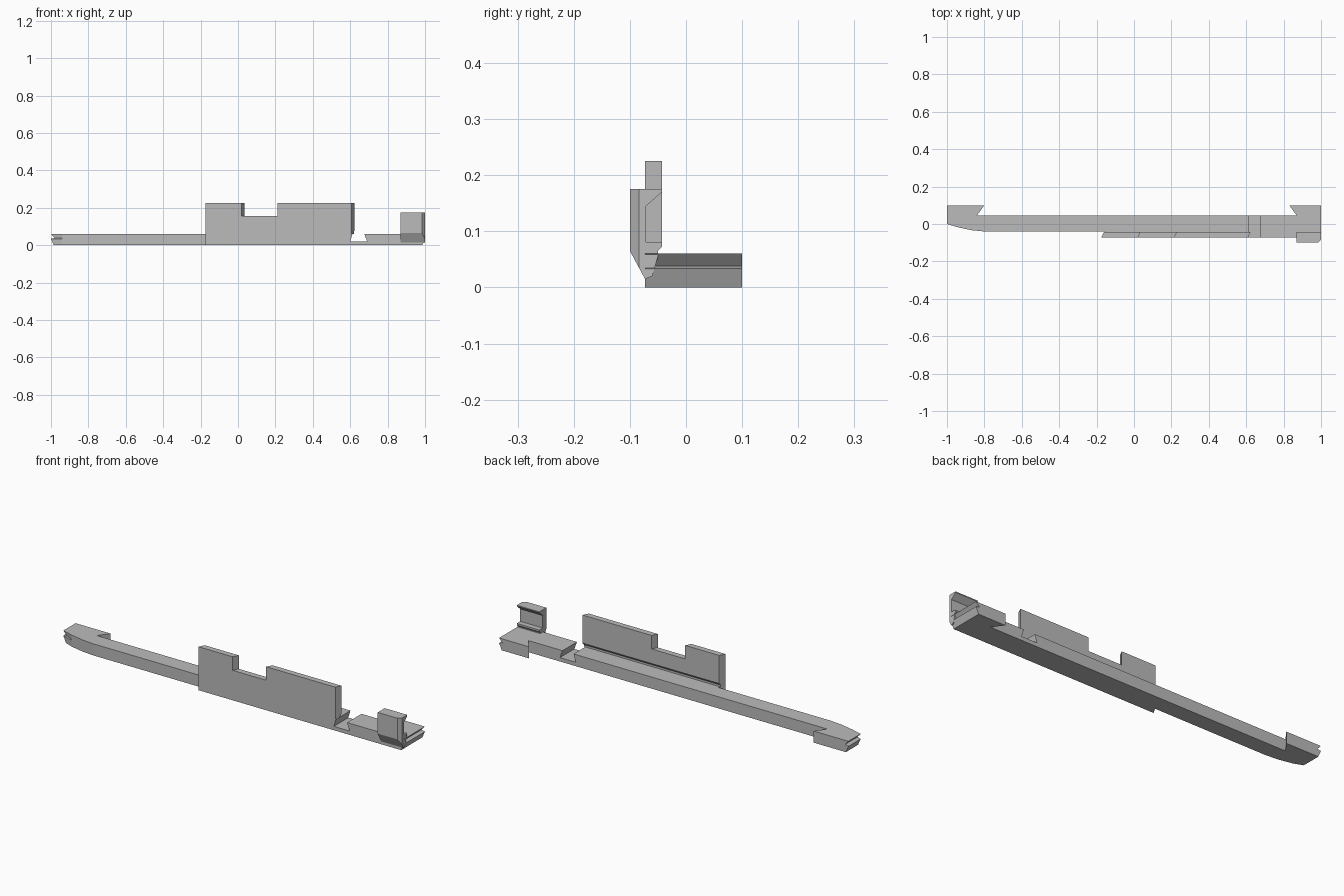
import bpy

cube = bpy.data.objects.get("Cube")
if cube:
    bpy.data.objects.remove(cube, do_unlink=True)

grey = bpy.data.materials.new("plain grey")
grey.use_nodes = True
grey.diffuse_color = (0.5, 0.5, 0.5, 1)
grey.node_tree.nodes["Principled BSDF"].inputs["Base Color"].default_value = (0.5, 0.5, 0.5, 1)


def loft(name, rings):
    """Closed solid through rings of equal point count."""
    n = len(rings[0])
    faces = [tuple(range(n)), tuple(range((len(rings) - 1) * n, len(rings) * n))]
    for r in range(len(rings) - 1):
        for i in range(n):
            j = (i + 1) % n
            faces.append((r * n + i, r * n + j, r * n + n + j, r * n + n + i))
    mesh = bpy.data.meshes.new(name)
    mesh.from_pydata([p for ring in rings for p in ring], [], faces)
    mesh.materials.append(grey)
    obj = bpy.data.objects.new(name, mesh)
    bpy.context.collection.objects.link(obj)
    bpy.ops.object.select_all(action='DESELECT')
    bpy.context.view_layer.objects.active = obj
    obj.select_set(True)
    bpy.ops.object.mode_set(mode='EDIT')
    bpy.ops.mesh.select_all(action='SELECT')
    bpy.ops.mesh.normals_make_consistent(inside=False)
    bpy.ops.object.mode_set(mode='OBJECT')
    return obj


def along_x(name, profile, lo, hi):
    return loft(name, [[(x, y, z) for y, z in profile] for x in (lo, hi)])


def along_y(name, profile, lo, hi, shear=0):
    return loft(name, [[(x + s, y, z) for x, z in profile] for y, s in ((lo, 0), (hi, shear))])


def cut(obj, cutter):
    mod = obj.modifiers.new("cut", 'BOOLEAN')
    mod.operation = 'DIFFERENCE'
    mod.solver = 'EXACT'
    mod.object = cutter
    bpy.context.view_layer.objects.active = obj
    bpy.ops.object.modifier_apply(modifier=mod.name)
    bpy.data.objects.remove(cutter, do_unlink=True)


# long base bar with hooked feet and grooved ends
plan = [(-1, 0), (-0.94, -0.018), (-0.87, -0.033), (-0.8, -0.04),
        (-0.155, -0.04), (-0.175, -0.073), (1, -0.073), (1, 0.1),
        (0.83, 0.1), (0.87, 0.045), (-0.84, 0.045), (-0.8, 0.1), (-1, 0.1)]
levels = [(0, 0.985), (0.034, 1), (0.038, 0.98), (0.06, 1)]
bar = loft("base_bar", [[(max(-end, min(end, x)), y, z) for x, y in plan]
                        for z, end in levels])

# dovetail slot across the bar
cut(bar, along_y("slot_cutter", [(0.615, 0.07), (0.672, 0.07), (0.69, 0.02), (0.6, 0.02)],
                 -0.2, 0.2))

# upright plate with a notch in its top edge and slanted ends
outline = [(-0.175, 0.06), (0.608, 0.06), (0.608, 0.225), (0.212, 0.225),
           (0.212, 0.155), (0.02, 0.155), (0.02, 0.225), (-0.175, 0.225)]
plate = along_y("upright_plate", outline, -0.073, -0.043, 0.015)

# relief groove along the plate's foot
cut(plate, along_x("groove_cutter", [(-0.03, 0.05), (-0.05, 0.05), (-0.05, 0.07), (-0.043, 0.08),
                                     (-0.03, 0.08)], -0.3, 0.8))

# end post with a channel in its back
post = along_x("end_post", [(-0.06, 0.02), (-0.073, 0.015), (-0.1, 0.065), (-0.1, 0.175),
                            (-0.043, 0.175), (-0.043, 0.17), (-0.071, 0.145),
                            (-0.071, 0.081), (-0.043, 0.081), (-0.043, 0.072),
                            (-0.05, 0.065), (-0.05, 0.055)], 0.87, 0.999)
corner = [(0.978, -0.105), (1.005, -0.078), (1.05, -0.078), (1.05, -0.105)]
cut(post, loft("corner_cutter", [[(x, y, z) for x, y in corner] for z in (-0.1, 0.3)]))
